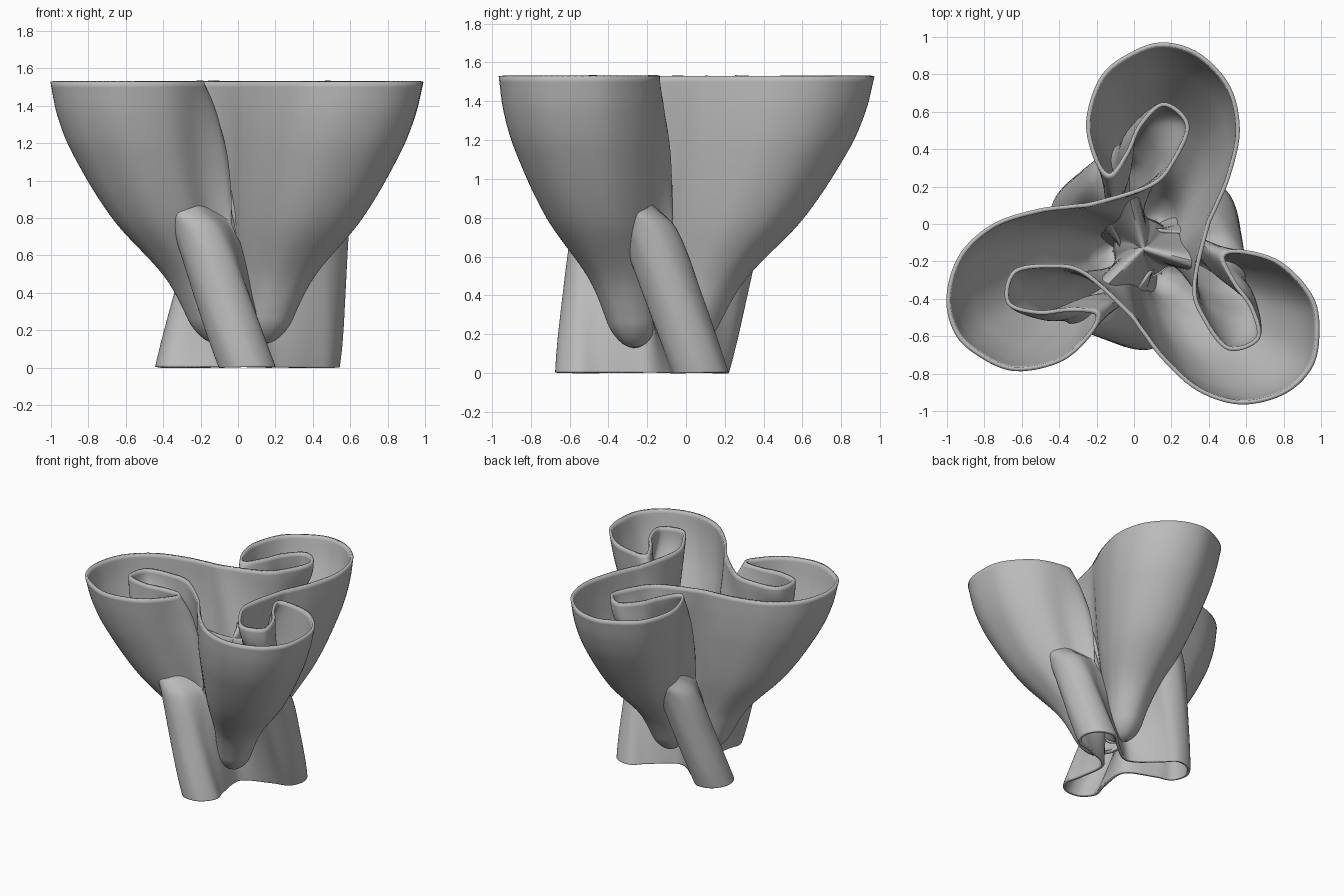
import bpy, bmesh, math
from mathutils import Vector, Matrix

if "Cube" in bpy.data.objects:
    bpy.data.objects.remove(bpy.data.objects["Cube"])

TOP, PEAK, TIP = 1.53, 1.1, 0.14        # rim, inner dome, lobe bottoms
CENTRE = Vector((0.05, -0.13, 0))       # axis of the threefold symmetry


def polar(r, deg):
    return Vector((r * math.cos(math.radians(deg)), r * math.sin(math.radians(deg))))


def turn(p, deg):
    return Matrix.Rotation(math.radians(deg), 2) @ p


def smooth(t):
    t = min(1, max(0, t))
    return t * t * (3 - 2 * t)


def keyed(keys, z):
    """Smooth interpolation through (height, value) keys."""
    z = min(max(z, keys[0][0]), keys[-1][0])
    i = max(k for k in range(len(keys) - 1) if keys[k][0] <= z)

    def slope(k):
        a, b = keys[max(k - 1, 0)], keys[min(k + 1, len(keys) - 1)]
        return (b[1] - a[1]) / (b[0] - a[0])
    (z0, v0), (z1, v1) = keys[i], keys[i + 1]
    h = z1 - z0
    t = (z - z0) / h
    s = smooth(t)
    return (v0 * (1 - s) + v1 * s + h * slope(i) * t * (1 - t) ** 2
            - h * slope(i + 1) * t * t * (1 - t))


def spline(points, before, after, n):
    """Curve through the points, with ghost ends for the tangents."""
    p = [before] + points + [after]
    out = []
    for i in range(1, len(p) - 2):
        a, b, c, d = p[i - 1:i + 3]
        for k in range(n):
            t = k / n
            out.append(b + (c - a) * (t / 2) + (a * 2 - b * 5 + c * 4 - d) * (t * t / 2)
                       + (b * 3 - a - c * 3 + d) * (t ** 3 / 2))
    return out + [points[-1]]


# Rim of one third: the inward tongue, then the outer lobe
RIM_TONGUE = [Vector(p) for p in ((.045, .34), (.165, .475), (.235, .66),
                                  (.11, .77), (-.015, .66), (-.085, .51))]
RIM_LOBE = [Vector(p) for p in (
    (-.175, .39), (-.25, .47), (-.295, .68), (-.215, .92), (-.04, 1.05), (.12, 1.09),
    (.3, 1.03), (.455, .86), (.505, .63), (.455, .39), (.385, .22), (.336, .096))]

# Leg path and section, from the floor up to the rim
LEG_R = [(0, .39), (.4, .375), (.75, .385), (.87, .41), (PEAK, .48), (TOP, .6)]
LEG_ANGLE = [(0, 150), (.4, 129), (.75, 110), (.87, 99), (PEAK, 92), (TOP, 82)]
LEG_LONG = [(0, .145), (.4, .145), (.75, .155), (TOP, .2)]
LEG_WIDE = [(0, .145), (.4, .145), (.75, .14), (.87, .1), (PEAK, .1), (TOP, .13)]
# Sheet that links each lobe to the next tongue, and the lip of each fold
LINK_R = [(0, .11), (.45, .1), (.75, .15), (PEAK, .24), (TOP, .35)]
LINK_ANGLE = [(0, 90), (.45, 80), (.75, 105), (PEAK, 122), (TOP, 136)]
LIP_R = [(0, .28), (.75, .28), (PEAK, .3), (1.35, .345), (TOP, .43)]
LIP_ANGLE = [(0, 131), (.75, 131), (PEAK, 128), (1.35, 120), (TOP, 114)]
LOBE_SCALE = [(TIP, .24), (.3, .3), (.5, .41), (.8, .67), (1.15, .88), (1.35, .96), (TOP, 1)]
LOBE_TURN = [(TIP, -16), (.5, -8), (.8, -4), (TOP, 0)]
LOBE_BOTTOM = polar(.17, 65)


def link(z):
    return polar(keyed(LINK_R, z), keyed(LINK_ANGLE, z))


def lip(z):
    upper = polar(keyed(LIP_R, z), keyed(LIP_ANGLE, z))
    return turn(link(z), 120).lerp(upper, smooth((z - .45) / .3))


def tongue(z):
    angle = keyed(LEG_ANGLE, z)
    mid = polar(keyed(LEG_R, z), angle)
    blend = smooth((z - PEAK) / (TOP - PEAK))
    points = [link(z)]
    for offset, rim in zip((-130, -75, -25, 25, 75, 130), RIM_TONGUE):
        p = polar(1, offset)
        p = mid + turn(Vector((p.x * keyed(LEG_LONG, z), p.y * keyed(LEG_WIDE, z))), angle)
        points.append(p.lerp(rim, blend))
    return points + [lip(z)]


def lobe(z):
    size, spin = keyed(LOBE_SCALE, z), keyed(LOBE_TURN, z)
    points = [turn(p * size, spin) for p in RIM_LOBE]
    points[0] = points[0].lerp(lip(z), smooth((z - .5) / .25))
    points[-1] = turn(link(z), -120)
    k = min(1, max(0, (.27 - z) / (.27 - TIP)))
    return [p.lerp(LOBE_BOTTOM, 1 - math.sqrt(1 - k * k)) for p in points]


def tongue_row(z):
    t, o = tongue(z), lobe(max(z, TIP))
    upper = smooth((z - .4) / .35)
    before = turn(t[-2], -120).lerp(turn(o[-2], 120), upper)
    after = turn(t[1], 120).lerp(o[1], upper)
    return spline(t, before, after, 8)


def lobe_row(z):
    t, o = tongue(z), lobe(z)
    before = (o[0] * 2 - o[1]).lerp(t[-2], smooth((z - .5) / .25))
    return spline(o, before, turn(t[1], -120), 6)


def add_grid(bm, grid):
    rows = [[bm.verts.new(CENTRE + p) for p in line] for line in grid]
    for a, b in zip(rows, rows[1:]):
        for i in range(len(a) - 1):
            bm.faces.new((a[i], a[i + 1], b[i + 1], b[i]))


def sheet(row, low, angle):
    # shared upper heights, then closer rows towards the lower end
    levels = [TOP - (TOP - .5) * i / 34 for i in range(35)]
    levels += [low + (.5 - low) * (1 - i / 20) ** 1.4 for i in range(1, 21)]
    return [[turn(p, angle).to_3d() + Vector((0, 0, z)) for p in row(z)] for z in levels]


def dome(steps=14, around=120):
    # three rising arms over the legs, with steep valleys into the lobes
    grid = []
    for i in range(steps + 1):
        t = i / steps
        line = []
        for j in range(around + 1):
            a = 360 * j / around
            u = ((1 + math.cos(math.radians(3 * (a - 104)))) / 2) ** 2.5
            p = polar(t * (.15 + .15 * u), a + 20 * t * (1 - u))
            line.append(Vector((p.x, p.y, PEAK + t ** 1.4 * (.95 * u - .8))))
        grid.append(line)
    return grid


def make_object(name, grids, material):
    bm = bmesh.new()
    for grid in grids:
        add_grid(bm, grid)
    bmesh.ops.remove_doubles(bm, verts=bm.verts, dist=0.0004)
    mesh = bpy.data.meshes.new(name)
    bm.to_mesh(mesh)
    bm.free()
    mesh.materials.append(material)
    ob = bpy.data.objects.new(name, mesh)
    bpy.context.collection.objects.link(ob)
    wall = ob.modifiers.new("wall", 'SOLIDIFY')
    wall.thickness = 0.022
    wall.offset = 0
    bpy.ops.object.select_all(action='DESELECT')
    bpy.context.view_layer.objects.active = ob
    ob.select_set(True)
    bpy.ops.object.shade_smooth_by_angle(angle=math.radians(50))


# Plain grey clay
grey = bpy.data.materials.new("grey_clay")
grey.use_nodes = True
colour = (0.5, 0.5, 0.5, 1)
grey.diffuse_color = colour
grey.node_tree.nodes["Principled BSDF"].inputs["Base Color"].default_value = colour

# Folded vessel: three lobes and three legs, each third turned about the axis
thirds = []
for angle in (0, 120, 240):
    thirds.append(sheet(tongue_row, 0.002, angle))
    thirds.append(sheet(lobe_row, TIP, angle))
make_object("folded_vessel", thirds, grey)

# Inner dome that joins the tops of the legs
make_object("inner_dome", [dome()], grey)
